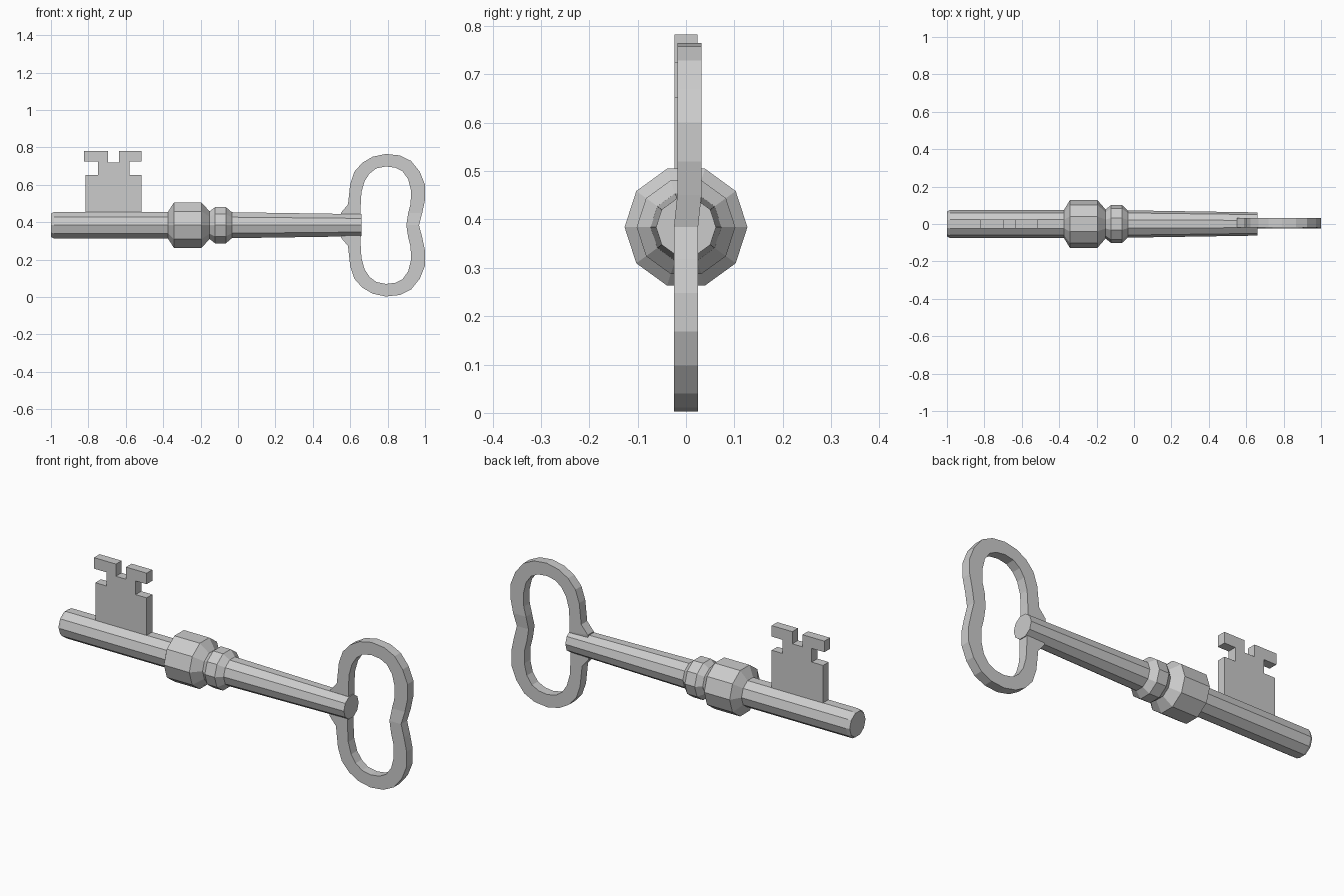
import bpy, bmesh, math

if "Cube" in bpy.data.objects:
    bpy.data.objects.remove(bpy.data.objects["Cube"])

AXIS_Z = 0.384


def make_object(name, bm):
    bmesh.ops.recalc_face_normals(bm, faces=bm.faces[:])
    mesh = bpy.data.meshes.new(name)
    bm.to_mesh(mesh)
    bm.free()
    obj = bpy.data.objects.new(name, mesh)
    bpy.context.collection.objects.link(obj)
    return obj


def lathe_x(name, profile, sides=10):
    """Revolve (x, radius) points around the key's long axis, capped at both ends."""
    bm = bmesh.new()
    rings = []
    for x, r in profile:
        angles = [2 * math.pi * i / sides for i in range(sides)]
        rings.append([bm.verts.new((x, r * math.cos(a), AXIS_Z + r * math.sin(a))) for a in angles])
    for a, b in zip(rings, rings[1:]):
        for i in range(sides):
            j = (i + 1) % sides
            bm.faces.new((a[i], a[j], b[j], b[i]))
    bm.faces.new(rings[0])
    bm.faces.new(rings[-1])
    return make_object(name, bm)


def plate(name, outline, half):
    """Extrude an x-z outline through y."""
    bm = bmesh.new()
    face = bm.faces.new([bm.verts.new((x, -half, z)) for x, z in outline])
    new = bmesh.ops.extrude_face_region(bm, geom=[face])["geom"]
    bmesh.ops.translate(bm, vec=(0, 2 * half, 0),
                        verts=[v for v in new if isinstance(v, bmesh.types.BMVert)])
    return make_object(name, bm)


def ring_plate(name, outer, inner, half):
    """Flat ring between two paired loops, with its upper half set slightly back."""
    bm = bmesh.new()

    def loop(points, y):
        return [bm.verts.new((x, y + (0.007 if z > AXIS_Z + 0.03 else 0), z)) for x, z in points]

    loops = [loop(outer, -half), loop(inner, -half), loop(inner, half), loop(outer, half)]
    n = len(outer)
    for k in range(4):
        a, b = loops[k], loops[(k + 1) % 4]
        for i in range(n):
            j = (i + 1) % n
            bm.faces.new((a[i], a[j], b[j], b[i]))
    return make_object(name, bm)


def mirror_loop(half_loop):
    """Close a top-half loop by mirroring it below the axis."""
    return half_loop + [(x, 2 * AXIS_Z - z) for x, z in half_loop[-2:0:-1]]


# Shaft with collar and small ring
lathe_x("shaft", [(-1, 0.066), (-0.985, 0.074), (-0.375, 0.074),
                  (-0.343, 0.127), (-0.195, 0.127), (-0.152, 0.078),
                  (-0.122, 0.102), (-0.065, 0.102), (-0.033, 0.073),
                  (0.66, 0.062)])

# Notched bit
plate("bit", [(-0.815, 0.40), (-0.815, 0.652), (-0.749, 0.652), (-0.749, 0.724),
              (-0.823, 0.724), (-0.823, 0.782), (-0.695, 0.782), (-0.695, 0.718),
              (-0.636, 0.718), (-0.636, 0.782), (-0.516, 0.782), (-0.516, 0.724),
              (-0.58, 0.724), (-0.58, 0.652), (-0.516, 0.652), (-0.516, 0.40)], 0.0235)

# Two-lobed bow
outer = [(0.968, AXIS_Z), (0.985, 0.45), (1.0, 0.52), (1.0, 0.60), (0.972, 0.67),
         (0.925, 0.728), (0.865, 0.757), (0.79, 0.765), (0.72, 0.75), (0.665, 0.718),
         (0.622, 0.67), (0.60, 0.605), (0.588, 0.495), (0.55, 0.45), (0.55, AXIS_Z)]
inner = [(0.90, AXIS_Z), (0.91, 0.45), (0.923, 0.50), (0.925, 0.57), (0.91, 0.63),
         (0.88, 0.672), (0.84, 0.692), (0.79, 0.698), (0.74, 0.688), (0.703, 0.66),
         (0.677, 0.62), (0.66, 0.56), (0.656, 0.49), (0.656, 0.44), (0.65, AXIS_Z)]
ring_plate("bow", mirror_loop(outer), mirror_loop(inner), 0.025)
